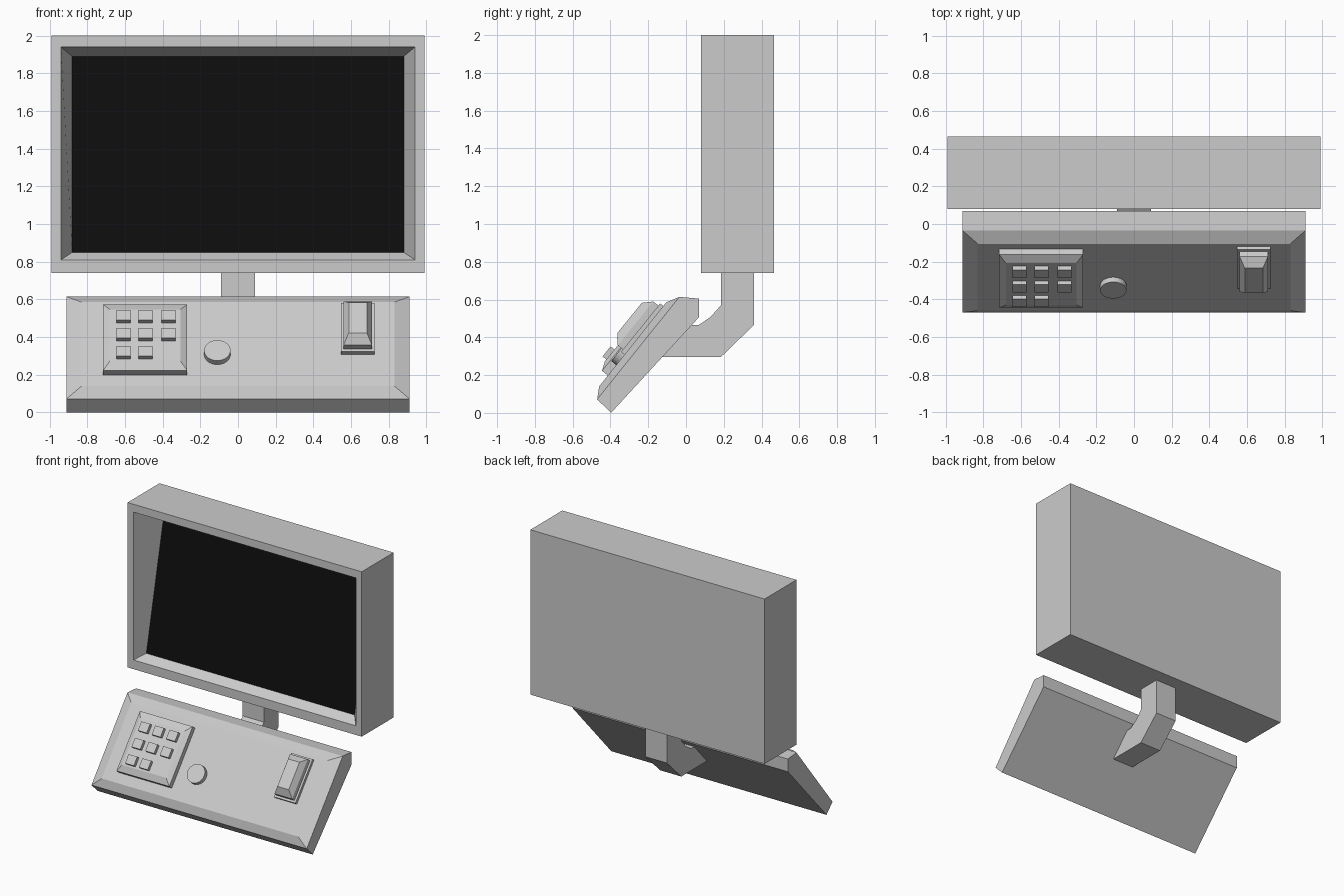
import bpy, bmesh, math
from mathutils import Vector, Matrix

if "Cube" in bpy.data.objects:
    bpy.data.objects.remove(bpy.data.objects["Cube"])


def finish(name, bm, matrix=None, recalc=True):
    if recalc:
        bmesh.ops.recalc_face_normals(bm, faces=bm.faces[:])
    me = bpy.data.meshes.new(name)
    bm.to_mesh(me)
    bm.free()
    ob = bpy.data.objects.new(name, me)
    bpy.context.collection.objects.link(ob)
    if matrix:
        ob.matrix_world = matrix
    return ob


def loft(name, rings, cap_end=True, matrix=None):
    """Join equal-sized point rings; the first is always capped."""
    bm = bmesh.new()
    vs = [[bm.verts.new(p) for p in r] for r in rings]
    n = len(rings[0])
    for a, b in zip(vs, vs[1:]):
        for i in range(n):
            j = (i + 1) % n
            bm.faces.new((a[i], a[j], b[j], b[i]))
    bm.faces.new(vs[0])
    if cap_end:
        bm.faces.new(vs[-1])
    return finish(name, bm, matrix)


def xz_ring(x, z0, z1, y0, y1):
    return [(-x, y0, z0), (x, y0, z0), (x, y1, z1), (-x, y1, z1)]


def prism(name, profile, hx):
    return loft(name, [[(x, y, z) for y, z in profile] for x in (-hx, hx)])


# Monitor housing with a recess whose screen leans back at the top
screen_ring = xz_ring(0.88, 0.85, 1.89, 0.15, 0.375)
loft("monitor_housing", [
    xz_ring(0.99, 0.74, 2.0, 0.465, 0.465),
    xz_ring(0.99, 0.74, 2.0, 0.08, 0.08),
    xz_ring(0.94, 0.81, 1.94, 0.08, 0.08),
    screen_ring], cap_end=False)

# Black screen
bm = bmesh.new()
bm.faces.new([bm.verts.new(p) for p in screen_ring])
screen = finish("screen", bm, recalc=False)
black = bpy.data.materials.new("screen_black")
black.diffuse_color = (0.004, 0.004, 0.004, 1)
black.use_nodes = True
black.node_tree.nodes["Principled BSDF"].inputs["Base Color"].default_value = black.diffuse_color
screen.data.materials.append(black)

# Support arm
prism("support_arm", [(0.185, 0.74), (0.36, 0.74), (0.36, 0.466), (0.185, 0.296),
                      (-0.14, 0.296), (0.02, 0.466), (0.069, 0.466),
                      (0.13, 0.508), (0.185, 0.57)], 0.09)

# Control panel: sloped wedge with a raised, bevelled front face
panel = prism("control_panel", [(-0.397, 0), (-0.47, 0.072), (-0.035, 0.614),
                                (0.07, 0.605), (0.07, 0.508)], 0.91)
bm = bmesh.new()
bm.from_mesh(panel.data)
face = min(bm.faces, key=lambda f: f.normal.y - f.normal.z
           if f.normal.z > 0 else 9)
bmesh.ops.inset_region(bm, faces=[face], thickness=0.05)
for v in face.verts:
    y, z = (-0.46, 0.14) if v.co.z < 0.3 else (-0.105, 0.585)
    v.co = (math.copysign(0.83, v.co.x), y, z)
bm.to_mesh(panel.data)
bm.free()

# Local frame on the panel face: x across, y up the slope, z outwards
slope = math.radians(51)
frame = Matrix.Translation((0, -0.46, 0.14)) @ Matrix.Rotation(slope, 4, 'X')


def stack(name, x, layers):
    """Tapered block on the panel; layers are (half width, u0, u1, height)."""
    loft(name, [[(x - w, u0, n), (x + w, u0, n), (x + w, u1, n), (x - w, u1, n)]
                for w, u0, u1, n in layers], matrix=frame)


# Keypad plate and keys
stack("keypad_plate", -0.493, [(0.223, 0.074, 0.524, -0.01),
                               (0.223, 0.074, 0.524, 0.04),
                               (0.187, 0.122, 0.474, 0.06)])
for r, u in enumerate((0.415, 0.292, 0.169)):
    for c, x in enumerate((-0.609, -0.492, -0.37)):
        if (r, c) != (2, 2):
            stack(f"key_{r}_{c}", x, [(0.037, u - 0.034, u + 0.034, 0.05),
                                      (0.037, u - 0.034, u + 0.034, 0.086)])

# Lever switch on its base
stack("switch_base", 0.636, [(0.09, 0.215, 0.545, -0.01), (0.09, 0.215, 0.545, 0.025)])
stack("switch_lever", 0.636, [(0.075, 0.231, 0.53, 0.02), (0.075, 0.231, 0.53, 0.06),
                              (0.048, 0.28, 0.486, 0.103)])

# Round push button
bm = bmesh.new()
bmesh.ops.create_cone(bm, cap_ends=True, segments=32, radius1=0.07, radius2=0.07, depth=0.045)
button = finish("round_button", bm, frame @ Matrix.Translation((-0.11, 0.215, 0.0125)))
bpy.context.view_layer.objects.active = button
button.select_set(True)
bpy.ops.object.shade_smooth_by_angle(angle=math.radians(30))
